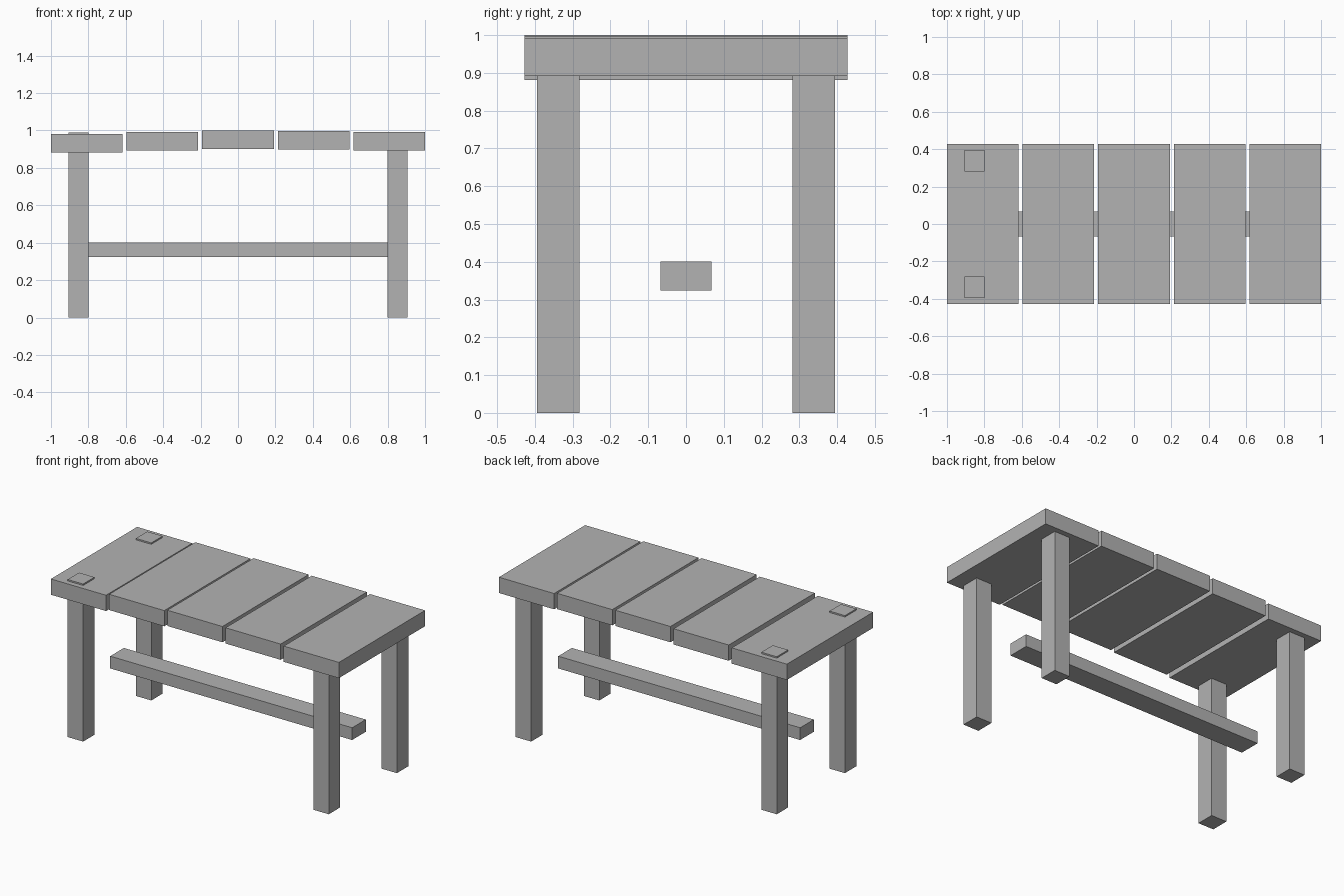
import bpy

cube = bpy.data.objects.get("Cube")
if cube:
    bpy.data.objects.remove(cube, do_unlink=True)

# One plain grey for the whole bench
grey = bpy.data.materials.new("plain_grey")
grey.use_nodes = True
colour = (0.45, 0.45, 0.45, 1)
grey.diffuse_color = colour
grey.node_tree.nodes["Principled BSDF"].inputs["Base Color"].default_value = colour


def box(name, centre, size):
    bpy.ops.mesh.primitive_cube_add(size=1, location=centre)
    obj = bpy.context.object
    obj.name = name
    obj.scale = size
    bpy.ops.object.transform_apply(location=False, rotation=False, scale=True)
    obj.data.materials.append(grey)
    return obj


# Top planks, each set at a slightly different height
PLANK_WIDTH, PLANK_DEPTH, PLANK_THICK = 0.383, 0.855, 0.099
PITCH = (2 - PLANK_WIDTH) / 4
for i, top in enumerate((0.98, 0.992, 1.0, 0.998, 0.991)):
    box(f"top_plank_{i + 1}",
        ((i - 2) * PITCH, 0, top - PLANK_THICK / 2),
        (PLANK_WIDTH, PLANK_DEPTH, PLANK_THICK))

# Square legs, which stand proud of the lowest plank
LEG_HEIGHT = 0.989
for x_name, x in (("right", -0.853), ("left", 0.853)):
    for y_name, y in (("front", -0.338), ("back", 0.338)):
        box(f"{y_name}_{x_name}_leg", (x, y, LEG_HEIGHT / 2),
            (0.107, 0.113, LEG_HEIGHT))

# Long stretcher between the leg pairs
box("stretcher", (0, 0, 0.362), (1.68, 0.135, 0.077))
